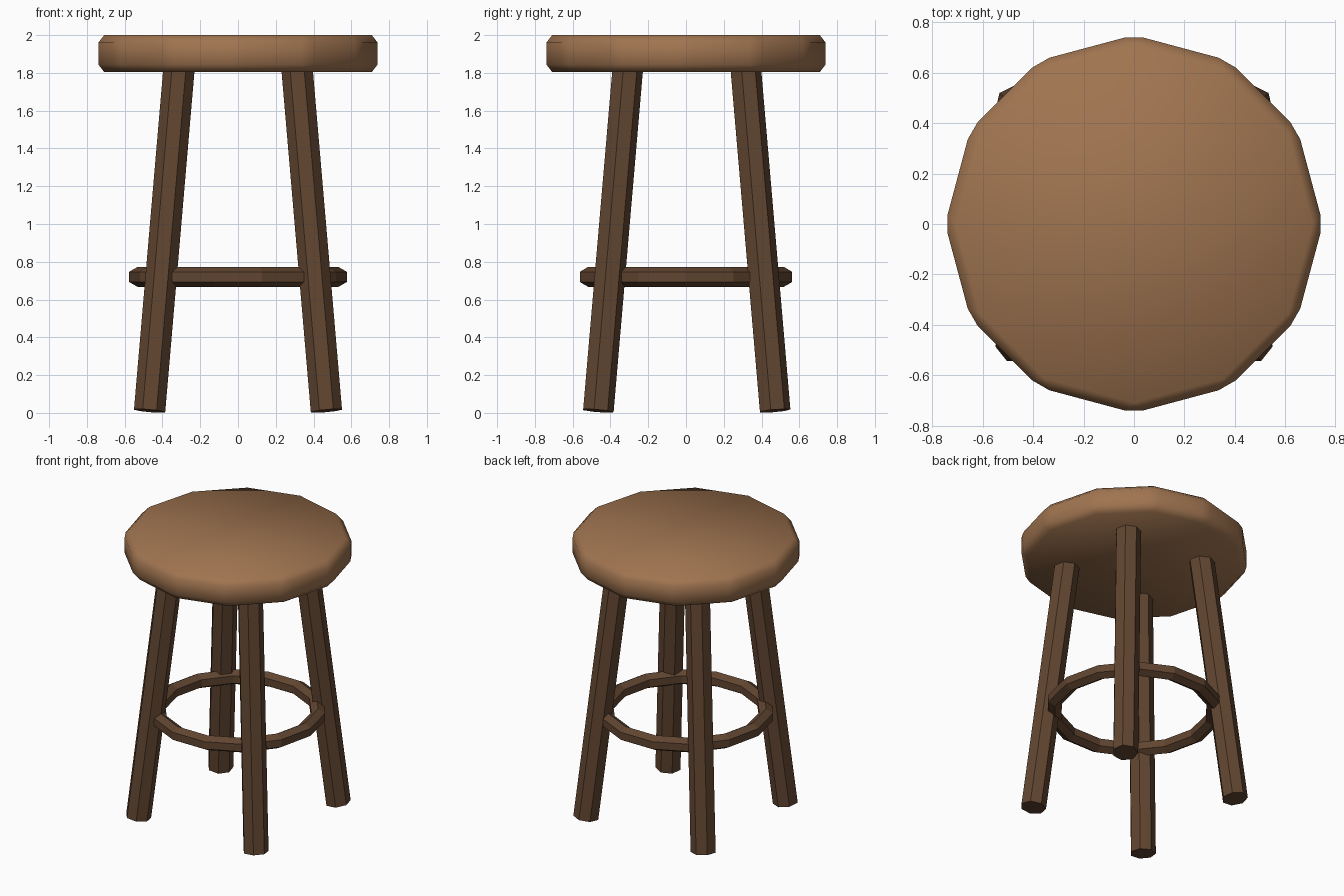
import bpy, bmesh, math
from mathutils import Vector, Matrix

if "Cube" in bpy.data.objects:
    bpy.data.objects.remove(bpy.data.objects["Cube"])


def material(name, rgb):
    m = bpy.data.materials.new(name)
    m.diffuse_color = (*rgb, 1)
    m.use_nodes = True
    m.node_tree.nodes["Principled BSDF"].inputs["Base Color"].default_value = m.diffuse_color
    return m


seat_wood = material("warm brown wood", (0.35, 0.175, 0.08))
dark_wood = material("dark brown wood", (0.12, 0.06, 0.03))


def finish(name, bm, mat, smooth=False):
    bmesh.ops.recalc_face_normals(bm, faces=bm.faces[:])
    for f in bm.faces:
        f.smooth = smooth
    me = bpy.data.meshes.new(name)
    bm.to_mesh(me)
    bm.free()
    me.materials.append(mat)
    ob = bpy.data.objects.new(name, me)
    bpy.context.collection.objects.link(ob)
    return ob


def prism(sides, radius, depth, matrix):
    bm = bmesh.new()
    bmesh.ops.create_cone(bm, cap_ends=True, segments=sides, radius1=radius,
                          radius2=radius, depth=depth, matrix=matrix)
    return bm


# Seat: twelve-sided disc with every edge bevelled, smooth shaded
bm = prism(12, 0.75, 0.195, Matrix.Translation((0, 0, 1.9025)))
bmesh.ops.bevel(bm, geom=bm.edges[:], offset=0.04, segments=1,
                affect='EDGES', profile=0.5)
finish("seat", bm, seat_wood, smooth=True)

# Legs: seven-sided posts leaning in towards the seat
for name, sx, sy in (("front_left_leg", -1, -1), ("front_right_leg", 1, -1),
                     ("back_left_leg", -1, 1), ("back_right_leg", 1, 1)):
    foot = Vector((0.468 * sx, 0.468 * sy, 0.011))
    top = Vector((0.31 * sx, 0.31 * sy, 1.85))
    axis = top - foot
    turn = Vector((0, 0, 1)).rotation_difference(axis).to_matrix().to_4x4()
    finish(name, prism(7, 0.085, axis.length,
                       Matrix.Translation((foot + top) / 2) @ turn), dark_wood)

# Foot ring: fourteen straight segments with a hexagonal section
bm = bmesh.new()
N, K, R, r = 14, 6, 0.531, 0.053
rings = []
for i in range(N):
    a = 2 * math.pi * i / N
    loop = []
    for k in range(K):
        b = 2 * math.pi * (k + 0.5) / K
        d = R + r * math.cos(b)
        loop.append(bm.verts.new((d * math.cos(a), d * math.sin(a),
                                  0.72 + r * math.sin(b))))
    rings.append(loop)
for i in range(N):
    p, q = rings[i], rings[(i + 1) % N]
    for k in range(K):
        j = (k + 1) % K
        bm.faces.new((p[k], q[k], q[j], p[j]))
finish("foot_ring", bm, dark_wood)
